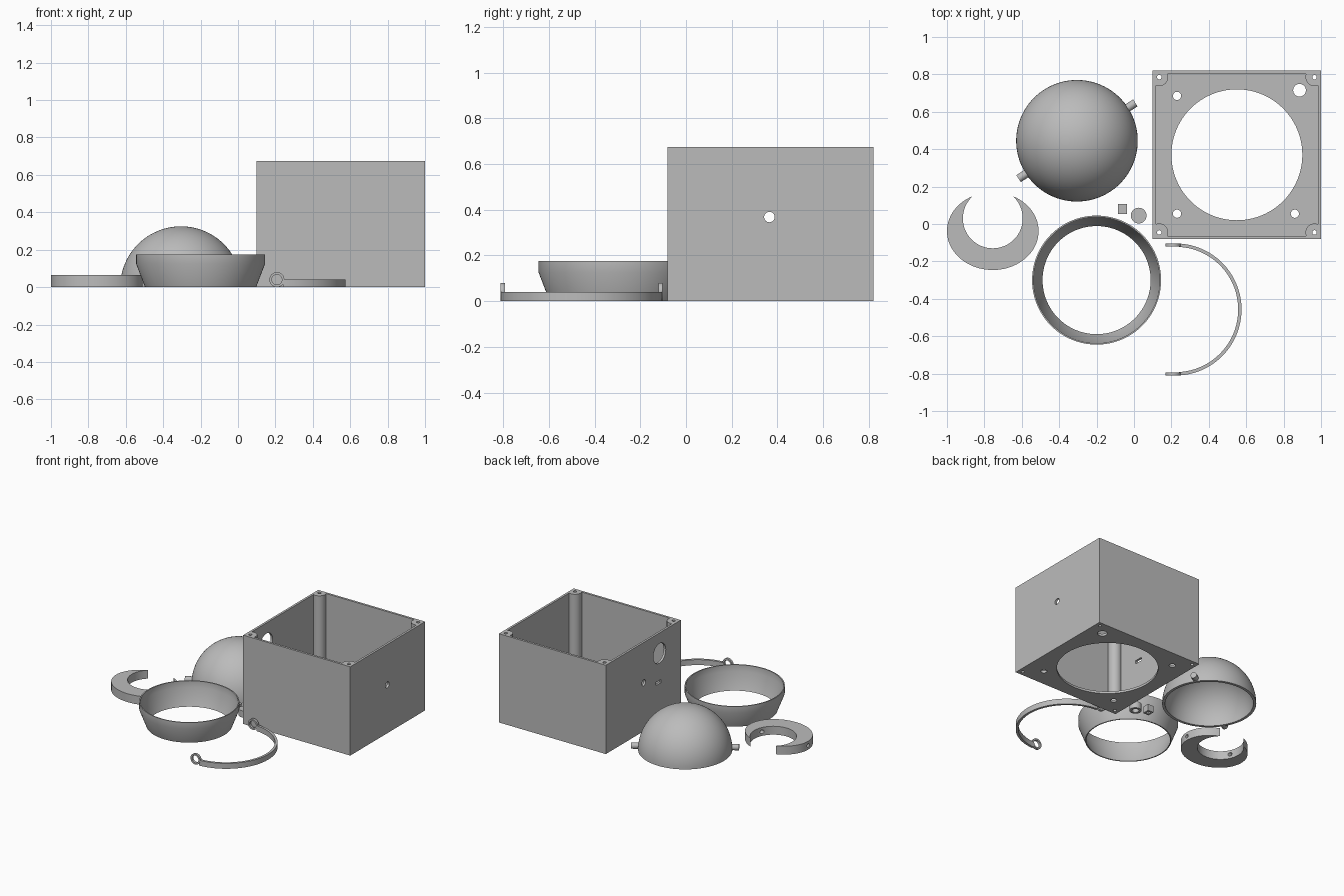
import bpy, bmesh, math
from mathutils import Matrix, Vector

if "Cube" in bpy.data.objects:
    bpy.data.objects.remove(bpy.data.objects["Cube"])

grey = bpy.data.materials.new("plain grey")
grey.diffuse_color = (0.5, 0.5, 0.5, 1)
grey.use_nodes = True
grey.node_tree.nodes["Principled BSDF"].inputs["Base Color"].default_value = grey.diffuse_color


def finish(name, bm):
    bmesh.ops.recalc_face_normals(bm, faces=bm.faces)
    me = bpy.data.meshes.new(name)
    bm.to_mesh(me)
    bm.free()
    me.materials.append(grey)
    ob = bpy.data.objects.new(name, me)
    bpy.context.collection.objects.link(ob)
    return ob


def block(name, lo, hi):
    bm = bmesh.new()
    lo, hi = Vector(lo), Vector(hi)
    m = Matrix.Translation((lo + hi) / 2) @ Matrix.Diagonal((*(hi - lo), 1))
    bmesh.ops.create_cube(bm, size=1, matrix=m)
    return finish(name, bm)


def rod(name, a, b, r, seg=32, ry=None):
    """Cylinder from point a to point b; ry gives an elliptical section."""
    bm = bmesh.new()
    a, b = Vector(a), Vector(b)
    d = b - a
    m = (Matrix.Translation((a + b) / 2) @ d.to_track_quat('Z', 'Y').to_matrix().to_4x4()
         @ Matrix.Diagonal((r, ry or r, d.length, 1)))
    bmesh.ops.create_cone(bm, cap_ends=True, segments=seg, radius1=1, radius2=1, depth=1, matrix=m)
    return finish(name, bm)


def lathe(name, profile, centre, seg=96):
    """Revolve a closed (r, z) profile about a vertical axis."""
    bm = bmesh.new()
    rings = []
    for r, z in profile:
        if r < 1e-5:
            rings.append([bm.verts.new((centre[0], centre[1], z))] * seg)
        else:
            rings.append([bm.verts.new((centre[0] + r * math.cos(2 * math.pi * i / seg),
                                        centre[1] + r * math.sin(2 * math.pi * i / seg), z))
                          for i in range(seg)])
    for p, q in zip(rings, rings[1:] + rings[:1]):
        for i in range(seg):
            j = (i + 1) % seg
            vs = list(dict.fromkeys((p[i], p[j], q[j], q[i])))
            if len(vs) > 2:
                bm.faces.new(vs)
    return finish(name, bm)


def boolean(ob, others, op='DIFFERENCE'):
    bpy.context.view_layer.objects.active = ob
    for o in others:
        m = ob.modifiers.new("cut", 'BOOLEAN')
        m.operation, m.solver, m.object = op, 'EXACT', o
        bpy.ops.object.modifier_apply(modifier=m.name)
        bpy.data.objects.remove(o)
    return ob


# Open box with corner screw posts
X0, X1, Y0, Y1, H, T = 0.10, 1.0, -0.08, 0.82, 0.675, 0.017
case = block("box", (X0, Y0, 0), (X1, Y1, H))
cavity = block("cavity", (X0 + T, Y0 + T, T), (X1 - T, Y1 - T, 0.9))
corners = [(x, y) for x in (X0 + 0.035, X1 - 0.035) for y in (Y0 + 0.035, Y1 - 0.035)]
boolean(cavity, [rod("post", (x, y, -0.1), (x, y, 1), 0.048) for x, y in corners])
boolean(case, [cavity])

# Box holes: screws, floor opening, floor fixings, wall holes
cuts = [rod("screw", (x, y, -0.1), (x, y, 1), 0.012, 20) for x, y in corners]
for x, y, r in ((0.55, 0.37, 0.35), (0.23, 0.685, 0.022), (0.885, 0.715, 0.034),
                (0.23, 0.055, 0.022), (0.86, 0.055, 0.022)):
    cuts.append(rod("hole", (x, y, -0.1), (x, y, 0.1), r, 96 if r > 0.1 else 28))
cuts.append(rod("axle_hole", (0, 0.365, 0.368), (1.2, 0.365, 0.368), 0.023, 28))
cuts.append(rod("cable_hole", (0, 0.175, 0.52), (0.2, 0.175, 0.52), 0.075, 40))
cuts.append(block("slot", (0, 0.155, 0.29), (0.2, 0.22, 0.315)))
boolean(case, cuts)

# Hollow dome with two side pins
DC, R, RI, N = (-0.305, 0.445), 0.325, 0.305, 24
angles = [math.pi / 2 * i / N for i in range(N + 1)]
dome = lathe("dome", [(R * math.cos(a), R * math.sin(a)) for a in angles]
             + [(RI * math.cos(a), RI * math.sin(a)) for a in reversed(angles)], DC)
axis = Vector((math.cos(math.radians(33)), math.sin(math.radians(33)), 0))
base = Vector((*DC, 0.024))
pins = [rod("dome_pin", base + axis * s * 0.31, base + axis * s * 0.372, 0.022, 28)
        for s in (-1, 1)]

# Flared ring
ring = lathe("flared_ring", [(0.297, 0), (0.345, 0.125), (0.345, 0.175),
                             (0.337, 0.175), (0.337, 0.125), (0.289, 0)], (-0.2, -0.3))

# Crescent with a cross-drilled hole
crescent = rod("crescent", (-0.755, -0.038, 0), (-0.755, -0.038, 0.064), 0.245, 80, 0.208)
boolean(crescent, [rod("bite", (-0.755, 0.03, -0.1), (-0.755, 0.03, 0.2), 0.16, 64),
                   rod("drill", (-1.2, -0.04, 0.032), (-0.3, -0.04, 0.032), 0.014, 20)])

# Half-round handle band
BC, RO, RB, n = (0.222, -0.457), 0.353, 0.335, 64
bm = bmesh.new()
lim = math.radians(87)
rows = []
for i in range(n + 1):
    a = -lim + 2 * lim * i / n
    rows.append([bm.verts.new((BC[0] + r * math.cos(a), BC[1] + r * math.sin(a), z))
                 for r, z in ((RB, 0), (RO, 0), (RO, 0.041), (RB, 0.041))])
for p, q in zip(rows, rows[1:]):
    for k in range(4):
        bm.faces.new((p[k], p[(k + 1) % 4], q[(k + 1) % 4], q[k]))
bm.faces.new(rows[0])
bm.faces.new(rows[-1])
band = finish("handle_band", bm)

# Handle eyelets
eyes = []
for s in (-1, 1):
    ya, yb = BC[1] + s * 0.336, BC[1] + s * 0.354
    eye = rod("handle_eyelet", (0.208, ya, 0.04), (0.208, yb, 0.04), 0.04, 40)
    eyes.append(boolean(eye, [rod("bore", (0.208, ya - s * 0.1, 0.04),
                                  (0.208, yb + s * 0.1, 0.04), 0.027, 32)]))

# Small loose parts: cap and block, both hollowed from below
cap = rod("small_cap", (0.025, 0.045, 0), (0.025, 0.045, 0.05), 0.042, 36)
boolean(cap, [rod("bore", (0.025, 0.045, -0.1), (0.025, 0.045, 0.035), 0.024, 28)])
nub = block("small_block", (-0.086, 0.053, 0), (-0.038, 0.106, 0.05))
boolean(nub, [block("bore", (-0.074, 0.066, -0.1), (-0.05, 0.093, 0.035))])

# Smooth round surfaces, keep edges sharp
bpy.ops.object.select_all(action='DESELECT')
for ob in [case, dome, ring, crescent, band, cap, nub] + pins + eyes:
    ob.select_set(True)
    bpy.context.view_layer.objects.active = ob
bpy.ops.object.shade_smooth_by_angle(angle=math.radians(30))
